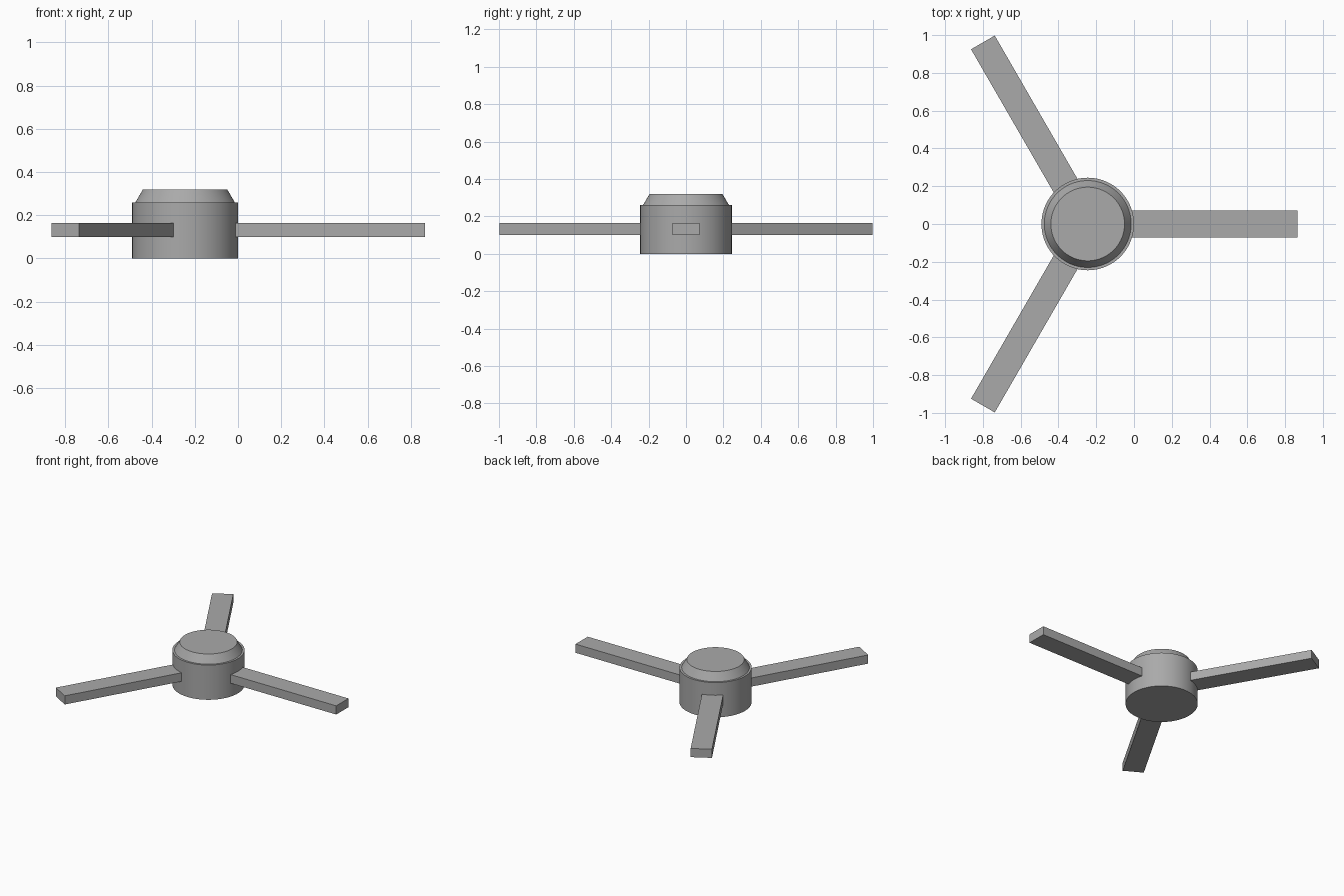
import bpy
import math
from mathutils import Matrix, Vector

cube = bpy.data.objects.get("Cube")
if cube:
    bpy.data.objects.remove(cube, do_unlink=True)

grey = bpy.data.materials.new("mid_grey")
grey.use_nodes = True
colour = (0.4, 0.4, 0.4, 1)
grey.diffuse_color = colour
grey.node_tree.nodes["Principled BSDF"].inputs["Base Color"].default_value = colour

HUB = Vector((-0.245, 0, 0))
HUB_RADIUS = 0.245
HUB_TOP = 0.26


def finish(name):
    obj = bpy.context.object
    obj.name = name
    obj.data.materials.append(grey)
    return obj


def round_part(name, r_bottom, r_top, z_bottom, z_top):
    bpy.ops.mesh.primitive_cone_add(
        vertices=96, radius1=r_bottom, radius2=r_top, depth=z_top - z_bottom,
        location=HUB + Vector((0, 0, (z_bottom + z_top) / 2)))
    bpy.ops.object.shade_smooth_by_angle(angle=math.radians(30))
    finish(name)


# Motor hub with a tapered cap
round_part("hub", HUB_RADIUS, HUB_RADIUS, 0, HUB_TOP)
round_part("hub_cap", 0.23, 0.195, HUB_TOP, 0.32)

# Three flat blades, rooted inside the hub
ROOT, TIP, WIDTH, LOW, HIGH = 0.15, 1.11, 0.145, 0.1, 0.165
for i, name in enumerate(("left_blade", "back_right_blade", "front_right_blade")):
    bpy.ops.mesh.primitive_cube_add(size=1)
    blade = finish(name)
    blade.data.transform(
        Matrix.Translation(((ROOT + TIP) / 2, 0, (LOW + HIGH) / 2))
        @ Matrix.Diagonal((TIP - ROOT, WIDTH, HIGH - LOW, 1)))
    blade.location = HUB
    blade.rotation_euler.z = math.tau * i / 3
